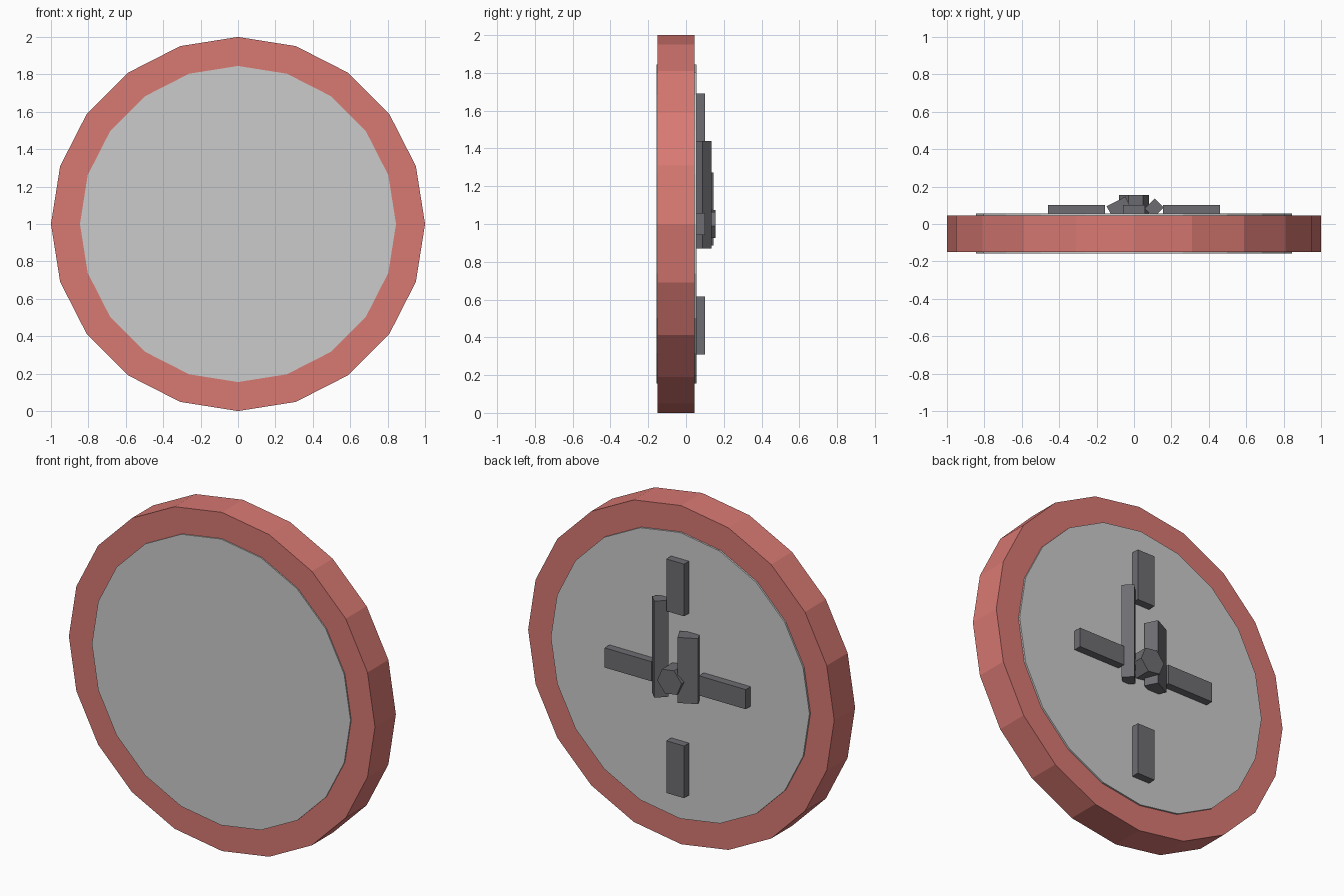
import bpy, math

if "Cube" in bpy.data.objects:
    bpy.data.objects.remove(bpy.data.objects["Cube"])

CENTRE_Z = 1.0


def material(name, rgb):
    m = bpy.data.materials.new(name)
    m.diffuse_color = (*rgb, 1)
    m.use_nodes = True
    m.node_tree.nodes["Principled BSDF"].inputs["Base Color"].default_value = m.diffuse_color
    return m


def finish(ob, name, mat):
    ob.name = name
    if mat:
        ob.data.materials.append(mat)
    return ob


def disc(name, sides, radius, y0, y1, mat=None, turn=0):
    """Flat-sided disc whose axis runs along y; turn spins it about y."""
    bpy.ops.mesh.primitive_cylinder_add(
        vertices=sides, radius=radius, depth=y1 - y0,
        location=(0, (y0 + y1) / 2, CENTRE_Z),
        rotation=(math.pi / 2, math.radians(turn), 0))
    return finish(bpy.context.object, name, mat)


def bar(name, location, size, mat, turn=0):
    """Box turned about the vertical axis."""
    bpy.ops.mesh.primitive_cube_add(
        size=1, location=location, rotation=(0, 0, math.radians(turn)))
    ob = bpy.context.object
    ob.scale = size
    return finish(ob, name, mat)


red = material("rim_red", (0.69, 0.19, 0.17))
dark = material("dark_grey", (0.155, 0.155, 0.17))

# Rim and the face plate that stands slightly proud on both sides
disc("rim", 20, 1.0, -0.15, 0.045, red)
disc("face_plate", 20, 0.845, -0.157, 0.055)

# Hour marks
for side, label in ((1, "a"), (-1, "b")):
    bar("vertical_mark_" + label, (0, 0.076, CENTRE_Z + side * 0.537),
        (0.116, 0.05, 0.308), dark)
    bar("horizontal_mark_" + label, (side * 0.308, 0.076, CENTRE_Z),
        (0.306, 0.05, 0.116), dark)

# Hands, each turned about its own length and partly sunk in the plate
bar("long_hand", (0.109, 0.085, 1.155), (0.077, 0.068, 0.57), dark, 45)
bar("short_hand", (-0.078, 0.085, 1.079), (0.112, 0.08, 0.387), dark, 27)

# Six-sided hub; its vertices lie close to the x axis
disc("hub", 6, 0.08, 0.04, 0.155, dark, 98)
